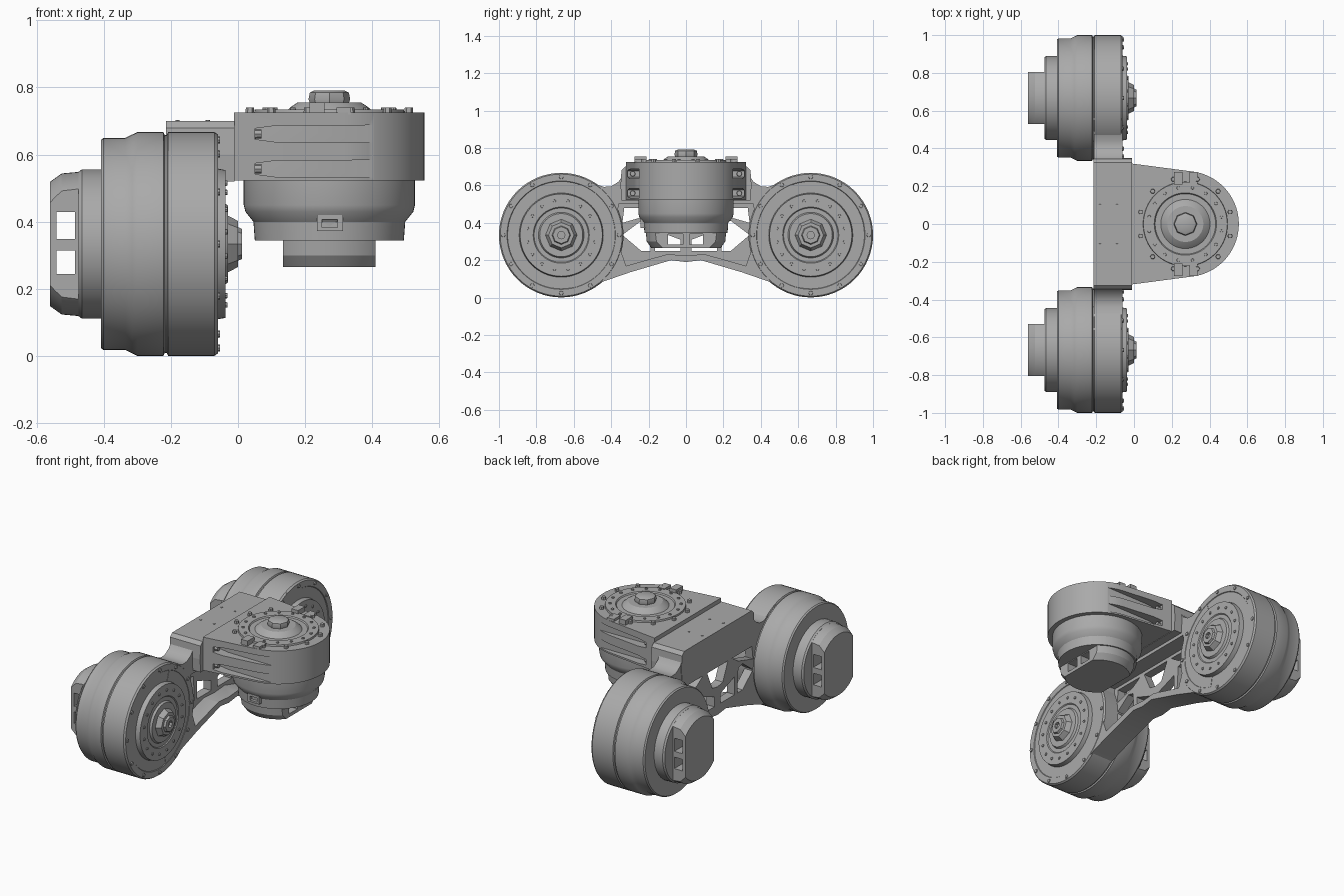
import bpy, bmesh
from math import pi, sin, cos, radians
from mathutils import Matrix, Vector

cube = bpy.data.objects.get("Cube")
if cube:
    bpy.data.objects.remove(cube)

grey = bpy.data.materials.new("machined grey")
grey.use_nodes = True
grey.diffuse_color = (0.4, 0.4, 0.4, 1)
grey.node_tree.nodes["Principled BSDF"].inputs["Base Color"].default_value = (0.4, 0.4, 0.4, 1)


def finish(name, bm, mat=Matrix()):
    bmesh.ops.recalc_face_normals(bm, faces=bm.faces)
    bm.transform(mat)
    mesh = bpy.data.meshes.new(name)
    bm.to_mesh(mesh)
    bm.free()
    mesh.materials.append(grey)
    ob = bpy.data.objects.new(name, mesh)
    bpy.context.collection.objects.link(ob)
    return ob


def activate(ob):
    bpy.ops.object.select_all(action='DESELECT')
    ob.select_set(True)
    bpy.context.view_layer.objects.active = ob


def smooth(ob):
    activate(ob)
    bpy.ops.object.shade_smooth_by_angle(angle=radians(30))
    return ob


def lathe(name, profile, mat, sides=64):
    """Spin (radius, height) points about the local z axis."""
    bm = bmesh.new()
    vs = [bm.verts.new((r, 0, h)) for r, h in profile]
    for a, b in zip(vs, vs[1:]):
        bm.edges.new((a, b))
    bmesh.ops.spin(bm, geom=bm.verts[:] + bm.edges[:], axis=(0, 0, 1),
                   cent=(0, 0, 0), angle=2 * pi, steps=sides, use_merge=True)
    bmesh.ops.remove_doubles(bm, verts=bm.verts, dist=1e-5)
    return smooth(finish(name, bm, mat))


def prism(name, pts, axis, lo, hi):
    """Extrude a flat outline along one axis."""
    bm = bmesh.new()
    place = {'x': lambda p: (lo, *p), 'y': lambda p: (p[0], lo, p[1]), 'z': lambda p: (*p, lo)}[axis]
    face = bm.faces.new([bm.verts.new(place(p)) for p in pts])
    new = bmesh.ops.extrude_face_region(bm, geom=[face])["geom"]
    step = Vector([(hi - lo) * (axis == a) for a in "xyz"])
    bmesh.ops.translate(bm, vec=step, verts=[g for g in new if isinstance(g, bmesh.types.BMVert)])
    return finish(name, bm)


def rect(x0, x1, y0, y1):
    return [(x0, y0), (x1, y0), (x1, y1), (x0, y1)]


def mirrored(half):
    return half + [(-a, b) for a, b in reversed(half) if a]


def carve(ob, cutter, op='DIFFERENCE'):
    m = ob.modifiers.new("cut", 'BOOLEAN')
    m.object, m.operation, m.solver = cutter, op, 'EXACT'
    activate(ob)
    bpy.ops.object.modifier_apply(modifier=m.name)
    bpy.data.objects.remove(cutter)


def bolts(name, spots, size, height, mat, sides=8):
    bm = bmesh.new()
    for p in spots:
        bmesh.ops.create_cone(bm, cap_ends=True, segments=sides, radius1=size,
                              radius2=size * 0.85, depth=height, matrix=Matrix.Translation(p))
    return finish(name, bm, mat)


def ring(count, radius, h, phase=0.0):
    return [(radius * cos(2 * pi * (i + phase) / count),
             radius * sin(2 * pi * (i + phase) / count), h) for i in range(count)]


def end_cap(name, end, mat):
    """Round cap trimmed to a flat-sided slab with two through windows."""
    cap = lathe(name, [(0, end), (0.185, end), (0.21, end + 0.035), (0.215, end + 0.09), (0, end + 0.09)], Matrix())
    carve(cap, prism("slab", rect(-0.3, 0.3, -0.138, 0.138), 'z', end - 0.1, end + 0.2), 'INTERSECT')
    for x0, x1 in ((-0.095, -0.015), (0.02, 0.09)):
        carve(cap, prism("window", rect(x0, x1, end + 0.02, end + 0.075), 'y', -0.3, 0.3))
    cap.data.transform(mat)
    smooth(cap)


# Side motors, their shafts along x
for side, sy in (("left", 1), ("right", -1)):
    name = "back_" if sy > 0 else "front_"
    mat = Matrix.Translation((0, 0.667 * sy, 0.334)) @ Matrix.Rotation(pi / 2, 4, 'Y')
    lathe(name + "drum", [
        (0, -0.475), (0.215, -0.475), (0.222, -0.465), (0.222, -0.408), (0.31, -0.408),
        (0.316, -0.4), (0.316, -0.335), (0.326, -0.315), (0.333, -0.3), (0.333, -0.222),
        (0.325, -0.218), (0.325, -0.212), (0.333, -0.208), (0.333, -0.07), (0.326, -0.06),
        (0.29, -0.06), (0.287, -0.064), (0.225, -0.064), (0.22, -0.037), (0.15, -0.037),
        (0.145, -0.042), (0.122, -0.042), (0.115, -0.03), (0, -0.03)], mat)
    end_cap(name + "end_cap", -0.56, mat)
    lathe(name + "hub", [(0.085, -0.031), (0.075, -0.012), (0.068, 0), (0.05, 0),
                         (0.045, 0.012), (0.02, 0.012), (0.02, -0.005), (0, -0.005)], mat, 8)
    bolts(name + "rim_bolts", ring(12, 0.31, -0.06), 0.012, 0.012, mat)
    bolts(name + "face_bolts", ring(16, 0.185, -0.037, 0.5), 0.009, 0.01, mat)

# Arm plate joining the side motors
arm = prism("arm_plate", mirrored([
    (0, 0.19), (0.08, 0.2), (0.3, 0.135), (0.43, 0.09), (0.6, 0.03), (0.66, 0.33),
    (0.56, 0.645), (0.49, 0.61), (0.44, 0.592), (0.4, 0.595), (0.36, 0.62), (0.335, 0.66),
    (0.32, 0.695), (0, 0.695)]), 'x', -0.212, -0.062)
carve(arm, prism("pocket", mirrored([
    (0, 0.225), (0.1, 0.232), (0.32, 0.17), (0.38, 0.34), (0.36, 0.5), (0, 0.5)]), 'x', -0.16, 0))
carve(arm, prism("centre_window", mirrored([(0, 0.36), (0.05, 0.37), (0.1, 0.48), (0, 0.48)]), 'x', -0.3, 0))
windows = [
    [(0.34, 0.335), (0.24, 0.41), (0.2, 0.4), (0.19, 0.25), (0.24, 0.25)],
    [(0.03, 0.25), (0.165, 0.25), (0.165, 0.36), (0.03, 0.31)],
    [(0.14, 0.48), (0.33, 0.48), (0.34, 0.4), (0.2, 0.44)]]
for w in windows:
    for s in (1, -1):
        carve(arm, prism("window", [(s * a, b) for a, b in w], 'x', -0.3, 0))
smooth(arm)

# Mounting block over the arm
block = prism("mounting_block", mirrored([
    (0, 0.52), (0.345, 0.52), (0.35, 0.6), (0.345, 0.68), (0.325, 0.7), (0, 0.7)]), 'x', -0.215, -0.01)
bolts("block_bolts", [(x, y, 0.7) for x in (-0.18, -0.09) for y in (-0.1, 0.1)], 0.007, 0.006, Matrix())

# Rounded housing of the centre motor, with stepped grooves in its flanks
CX = 0.275
arc = [(CX + 0.28 * cos(radians(a)), 0.28 * sin(radians(a))) for a in range(-82, 83, 4)]
housing = prism("centre_housing", [(-0.012, -0.32)] + arc + [(-0.012, 0.32)], 'z', 0.523, 0.725)
for z in (0.662, 0.558):
    for s in (1, -1):
        groove = [(0.05, z - 0.016), (0.11, z - 0.024), (0.45, z - 0.026),
                  (0.45, z + 0.026), (0.11, z + 0.024), (0.05, z + 0.016)]
        carve(housing, prism("groove", groove, 'y', 0.25 * s, 0.45 * s))
smooth(housing)
across = Matrix.Rotation(pi / 2, 4, 'Y')
bolts("flank_bolts", [(-z, y, 0.05) for z in (0.558, 0.662) for y in (-0.285, 0.285)], 0.016, 0.04, across)

# Centre motor, its shaft along z
upright = Matrix.Translation((CX - 0.003, 0, 0)) @ Matrix.Rotation(pi / 2, 4, 'Z')
lathe("centre_motor_body", [(0, 0.345), (0.222, 0.345), (0.226, 0.4), (0.25, 0.43), (0.255, 0.45),
                            (0.255, 0.53), (0, 0.53)], upright)
end_cap("centre_end_cap", 0.265, upright)
lathe("centre_face", [(0.225, 0.72), (0.222, 0.735), (0.165, 0.735), (0.16, 0.728), (0.13, 0.728),
                      (0.115, 0.742), (0.095, 0.755), (0, 0.755)], upright)
lathe("centre_hub", [(0, 0.75), (0.058, 0.752), (0.062, 0.765), (0.058, 0.785), (0.045, 0.791), (0, 0.791)],
      upright, 8)
bolts("centre_face_bolts", ring(16, 0.195, 0.736, 0.5), 0.009, 0.01, upright)
bolts("centre_rim_bolts", ring(12, 0.245, 0.728, 0.5), 0.014, 0.026, upright, 6)

# Lugs on top of the housing
for s, end in ((1, "back"), (-1, "front")):
    for x in (0.235, 0.315):
        prism(end + "_lug", rect(x - 0.022, x + 0.022, s * 0.21, s * 0.275), 'z', 0.72, 0.755 if x < 0.3 else 0.74)

# Cable socket on the centre motor
socket = prism("cable_socket", rect(0.235, 0.312, 0.372, 0.42), 'y', -0.243, -0.2)
carve(socket, prism("socket_hole", rect(0.25, 0.297, 0.383, 0.407), 'y', -0.3, -0.225))
